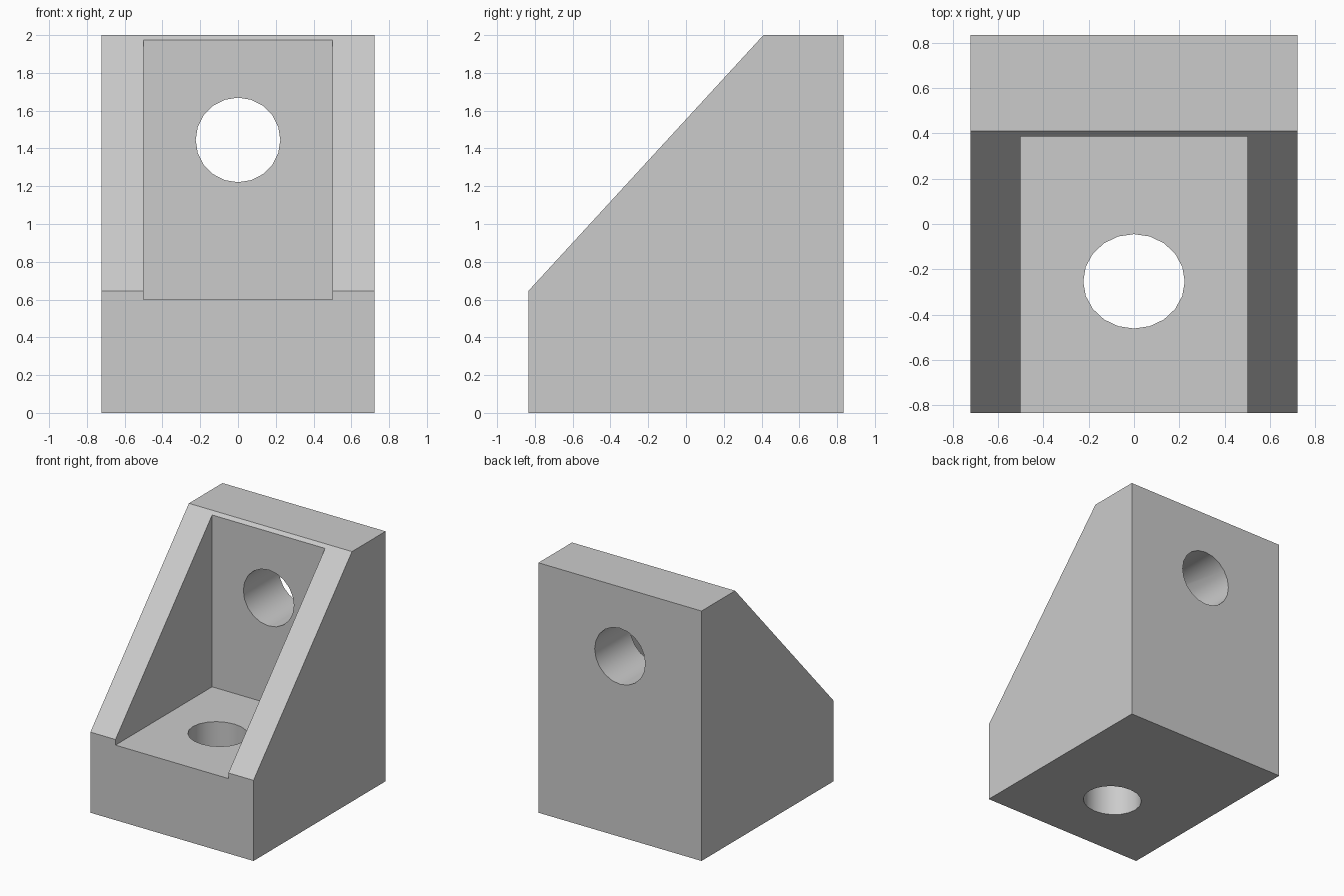
import bpy, bmesh, math
from mathutils import Matrix

cube = bpy.data.objects.get("Cube")
if cube:
    bpy.data.objects.remove(cube, do_unlink=True)

HALF_W, HALF_D, HEIGHT = 0.722, 0.835, 2.0

gray = bpy.data.materials.new("light gray")
gray.use_nodes = True
gray.diffuse_color = (0.6, 0.6, 0.6, 1)
gray.node_tree.nodes["Principled BSDF"].inputs["Base Color"].default_value = (0.6, 0.6, 0.6, 1)


def make_object(name, bm):
    bmesh.ops.recalc_face_normals(bm, faces=bm.faces)
    mesh = bpy.data.meshes.new(name)
    bm.to_mesh(mesh)
    bm.free()
    mesh.materials.append(gray)
    obj = bpy.data.objects.new(name, mesh)
    bpy.context.collection.objects.link(obj)
    return obj


def side_prism(name, profile, half_width):
    """Extrude a (y, z) profile across the width."""
    bm = bmesh.new()
    face = bm.faces.new([bm.verts.new((-half_width, y, z)) for y, z in profile])
    new = bmesh.ops.extrude_face_region(bm, geom=[face])["geom"]
    verts = [g for g in new if isinstance(g, bmesh.types.BMVert)]
    bmesh.ops.translate(bm, verts=verts, vec=(2 * half_width, 0, 0))
    return make_object(name, bm)


def hole_cutter(name, matrix):
    bm = bmesh.new()
    bmesh.ops.create_cone(bm, cap_ends=True, segments=20, radius1=0.224,
                          radius2=0.224, depth=1.0, matrix=matrix)
    return make_object(name, bm)


# Sloped bracket block
bracket = side_prism("corner_bracket", [
    (-HALF_D, 0), (HALF_D, 0), (HALF_D, HEIGHT), (0.41, HEIGHT), (-HALF_D, 0.645)], HALF_W)

# Pocket between the two side walls, then the wall and floor screw holes
cutters = [
    side_prism("pocket_cutter", [(-1.2, 0.6), (0.387, 0.6), (0.387, 2.3), (-1.2, 2.3)], 0.5),
    hole_cutter("wall_hole_cutter",
                Matrix.Translation((0, 0.7, 1.445)) @ Matrix.Rotation(math.pi / 2, 4, 'X')),
    hole_cutter("floor_hole_cutter",
                Matrix.Translation((0, -0.253, 0.3)) @ Matrix.Diagonal((1, 0.93, 1, 1))),
]

bpy.ops.object.select_all(action='DESELECT')
bracket.select_set(True)
bpy.context.view_layer.objects.active = bracket
for cutter in cutters:
    mod = bracket.modifiers.new(cutter.name, 'BOOLEAN')
    mod.operation = 'DIFFERENCE'
    mod.solver = 'EXACT'
    mod.object = cutter
    bpy.ops.object.modifier_apply(modifier=mod.name)
    bpy.data.objects.remove(cutter, do_unlink=True)

# Round hole walls, crisp outer edges
bpy.ops.object.shade_smooth_by_angle(angle=math.radians(30))
